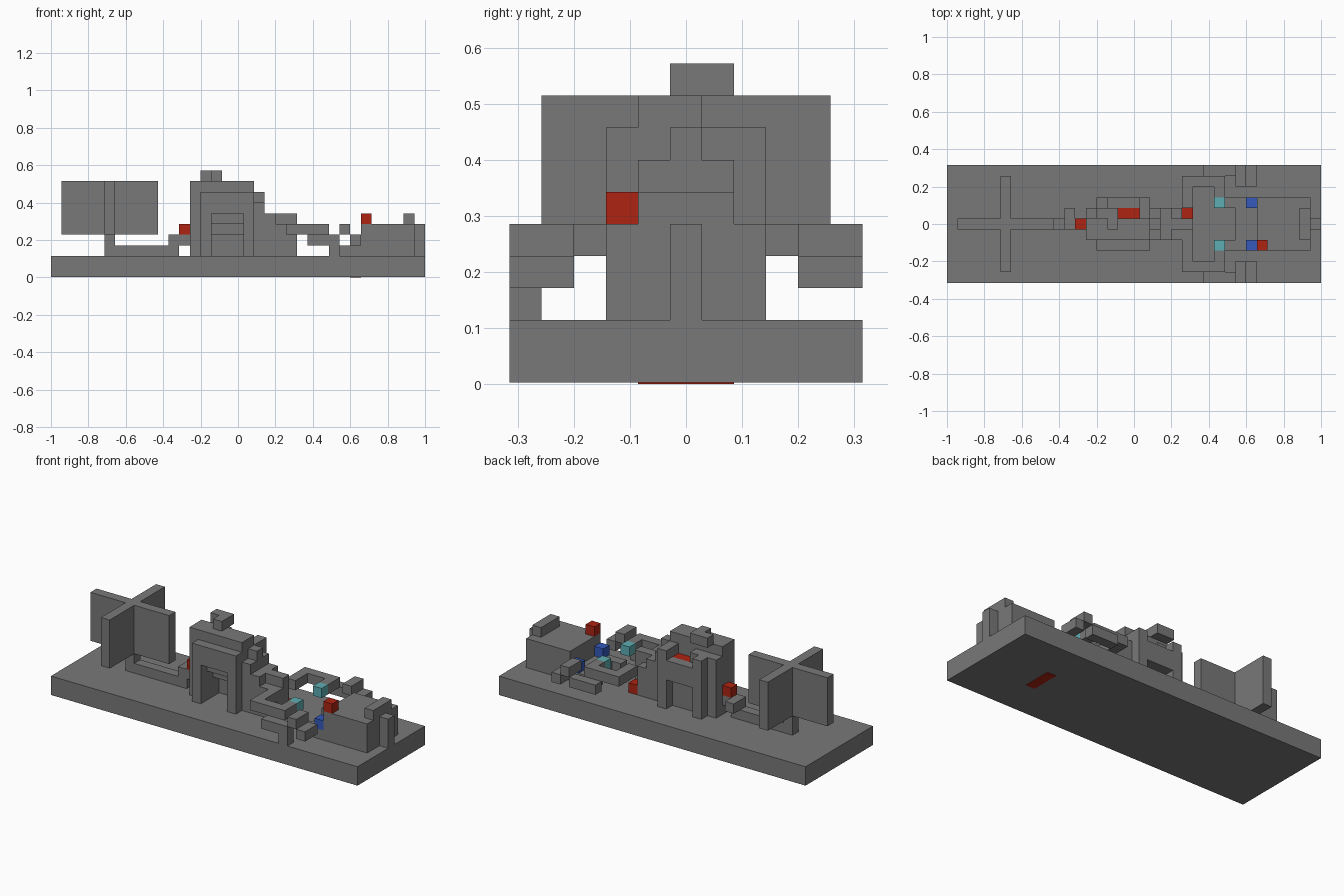
import bpy
import bmesh
from mathutils import Vector

default_cube = bpy.data.objects.get("Cube")
if default_cube:
    bpy.data.objects.remove(default_cube, do_unlink=True)

LENGTH, WIDTH = 35, 11
UNIT = 2 / LENGTH


def make_material(name, rgb):
    mat = bpy.data.materials.new(name)
    mat.use_nodes = True
    color = (*rgb, 1)
    mat.diffuse_color = color
    mat.node_tree.nodes["Principled BSDF"].inputs["Base Color"].default_value = color
    return mat


GRAY = make_material("stone_gray", (0.19, 0.19, 0.19))
RED = make_material("signal_red", (0.42, 0.017, 0.006))
CYAN = make_material("lamp_cyan", (0.11, 0.42, 0.45))
BLUE = make_material("panel_blue", (0.035, 0.10, 0.50))


def block(name, along, across, up, mat=GRAY):
    """Box spanning ranges of grid cells along x, y and z."""
    low = Vector((along[0] - LENGTH / 2, across[0] - WIDTH / 2, up[0])) * UNIT
    high = Vector((along[1] - LENGTH / 2, across[1] - WIDTH / 2, up[1])) * UNIT
    bm = bmesh.new()
    bmesh.ops.create_cube(bm, size=1)
    for v in bm.verts:
        v.co = Vector((n + (c + 0.5) * (h - n) for c, n, h in zip(v.co, low, high)))
    mesh = bpy.data.meshes.new(name)
    bm.to_mesh(mesh)
    bm.free()
    mesh.materials.append(mat)
    obj = bpy.data.objects.new(name, mesh)
    bpy.context.collection.objects.link(obj)
    return obj


def pair(name, along, across, up, mat=GRAY):
    """Right-hand block plus its mirror image on the other side."""
    block("right_" + name, along, across, up, mat)
    mirrored = (WIDTH - across[1], WIDTH - across[0])
    block("left_" + name, along, mirrored, up, mat)


# Base slab with a thin coloured plate on its underside
block("base_slab", (0, LENGTH), (0, WIDTH), (0.05, 2))
block("underside_plate", (28, 29), (4, 7), (0, 0.1), RED)

# Tail fins and boom
block("fin_lengthwise", (1, 10), (5, 6), (4, 9))
block("fin_crosswise", (5, 6), (1, 10), (4, 9))
block("fin_post", (5, 6), (5, 6), (2, 4))
block("tail_boom", (6, 12), (5, 6), (2, 3))
block("boom_step", (11, 12), (5, 7), (3, 4))
block("boom_bridge", (12, 13), (5, 6), (3, 4))
block("tail_marker", (12, 13), (5, 6), (4, 5), RED)

# Central tower: corner pillars, lintels and roof
for name, start in (("rear", 14), ("fore", 18)):
    pair(name + "_pillar", (start, start + 1), (3, 4), (2, 8))
    block(name + "_inner_wall", (start, start + 1), (4, 7), (2, 8))
block("right_lintel", (15, 18), (3, 4), (6, 8))
block("left_lintel", (15, 18), (7, 8), (5, 7))
block("upper_crossbeam", (15, 18), (4, 5), (5, 8))
block("tower_core", (15, 18), (5, 6), (4, 8))
block("core_back", (15, 18), (6, 7), (2, 6))
block("roof_panel", (16, 18), (6, 7), (6, 7), RED)
block("roof_end", (15, 16), (6, 7), (6, 8))
block("back_column", (13, 14), (4, 7), (2, 8))
block("roof_ridge", (13, 19), (4, 6), (8, 9))
block("roof_cap", (15, 16), (5, 7), (9, 10))
block("roof_cap_tip", (14, 15), (6, 7), (9, 10))

# Stepped shoulder descending toward the nose
block("shoulder_wall", (19, 20), (4, 7), (2, 7))
block("shoulder_knob", (19, 20), (5, 6), (7, 8))
block("neck", (20, 22), (4, 7), (2, 5))
block("neck_beam", (20, 23), (5, 6), (5, 6))
block("neck_front", (22, 23), (4, 6), (2, 5))
pair("neck_rib", (20, 21), (4, 5), (5, 6))
block("neck_marker", (22, 23), (6, 7), (2, 3), RED)

# Side arms curving forward to the lamps
pair("arm_root", (22, 23), (2, 4), (4, 5))
pair("arm_rail", (22, 25), (1, 2), (4, 5))
pair("arm_elbow", (25, 26), (1, 3), (4, 5))
pair("arm_lamp", (25, 26), (3, 4), (4, 5), CYAN)

# Stepped feet outside the arms
pair("foot_rear", (24, 25), (0, 1), (3, 4))
pair("foot_link", (25, 27), (0, 1), (3, 4))
pair("foot_knob", (27, 28), (0, 2), (4, 5))
pair("foot_front", (28, 29), (0, 2), (3, 4))
block("foot_post", (26, 27), (0, 1), (2, 3))

# Cockpit floor and side panels
block("cockpit_step", (27, 28), (4, 7), (2, 3))
block("cockpit_front", (28, 29), (4, 7), (2, 3))
pair("side_panel_base", (26, 29), (3, 4), (2, 3))
pair("side_panel", (28, 29), (3, 4), (3, 4), BLUE)

# Nose block with rail, prow and marker
block("nose", (29, 34), (3, 8), (2, 5))
block("nose_rail", (33, 34), (4, 7), (5, 6))
block("prow", (34, 35), (5, 6), (2, 5))
block("nose_marker", (29, 30), (3, 4), (5, 6), RED)
